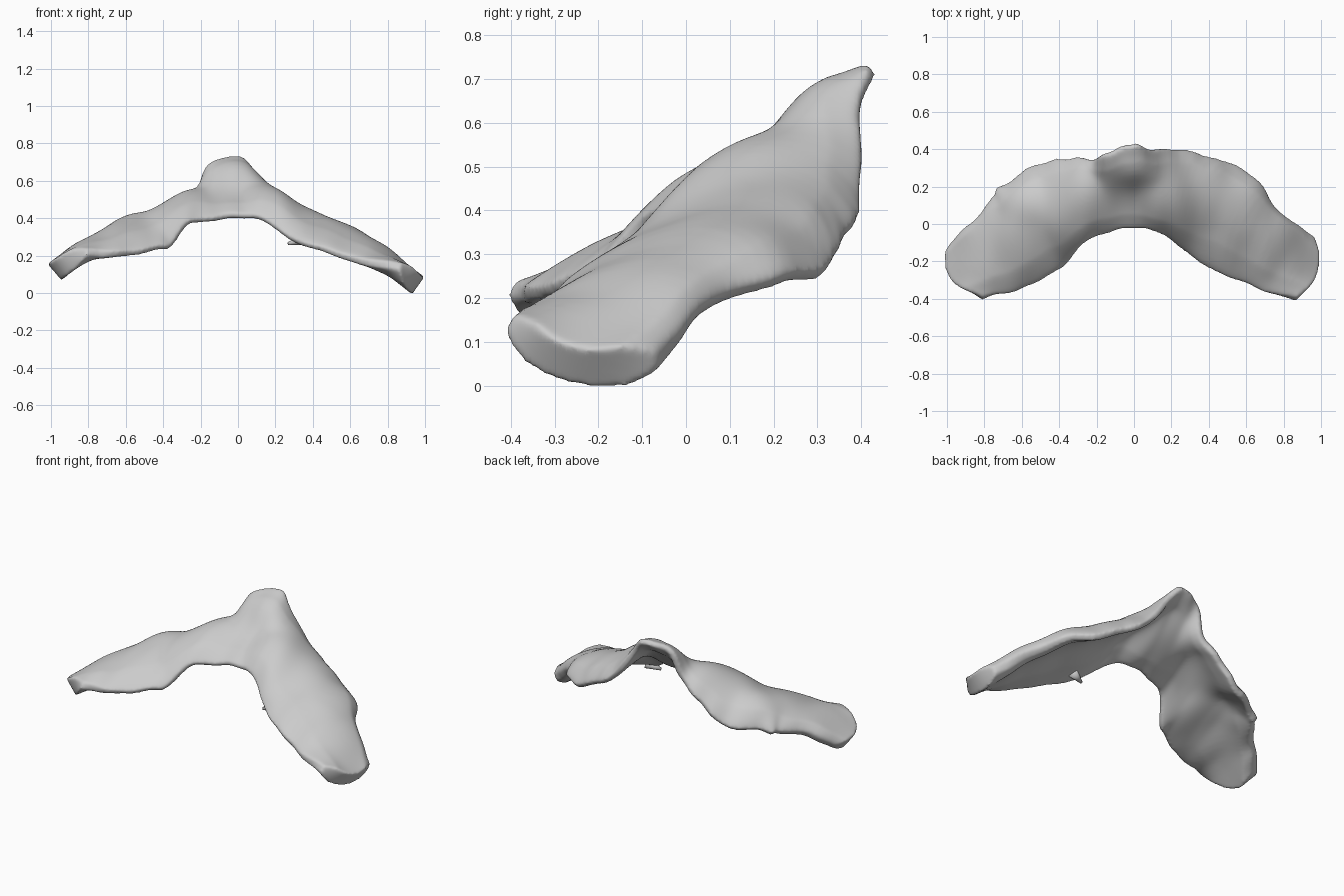
import bpy, bmesh, math
from mathutils import Vector, noise

if "Cube" in bpy.data.objects:
    bpy.data.objects.remove(bpy.data.objects["Cube"])

# Stations from left tip to right tip: inner edge, middle ridge, outer edge
STATIONS = [
    (-.81, -.40, .215, -.965, -.27, .13, -.955, -.09, .125),
    (-.70, -.37, .21, -.82, -.17, .23, -.88, -.01, .19),
    (-.55, -.32, .22, -.65, -.06, .32, -.74, .13, .25),
    (-.42, -.25, .24, -.53, .03, .38, -.71, .19, .25),
    (-.36, -.20, .25, -.42, .07, .43, -.49, .32, .29),
    (-.28, -.11, .37, -.30, .13, .49, -.34, .34, .40),
    (-.20, -.06, .39, -.20, .17, .52, -.21, .35, .51),
    (-.10, -.03, .40, -.10, .18, .53, -.155, .38, .67),
    (.00, -.02, .41, .00, .19, .54, .00, .425, .72),
    (.10, -.03, .40, .08, .18, .54, .08, .405, .64),
    (.20, -.08, .35, .21, .16, .51, .23, .39, .43),
    (.34, -.19, .26, .35, .12, .42, .51, .32, .27),
    (.44, -.25, .23, .50, .07, .345, .67, .20, .23),
    (.62, -.32, .18, .70, -.07, .25, .74, .08, .20),
    (.73, -.37, .16, .82, -.16, .15, .88, -.02, .11),
    (.87, -.405, .14, .95, -.27, .055, .96, -.08, .055),
]
STEPS, ACROSS = 6, 24


def catmull(a, b, c, d, t):
    return .5 * (2 * b + (c - a) * t + (2 * a - 5 * b + 4 * c - d) * t * t
                 + (3 * b - a - 3 * c + d) * t ** 3)


def station(u):
    """Smooth inner, middle and outer points at station u."""
    i = min(int(u), len(STATIONS) - 2)
    rows = [STATIONS[max(0, min(len(STATIONS) - 1, i + k))] for k in (-1, 0, 1, 2)]
    v = [catmull(*p, u - i) for p in zip(*rows)]
    return Vector(v[:3]), Vector(v[3:6]), Vector(v[6:])


# Arched bone sheet: loft of curved cross-sections
bm = bmesh.new()
weight = bm.verts.layers.deform.verify()
grid = []
last = (len(STATIONS) - 1) * STEPS
for i in range(last + 1):
    inner, mid, outer = station(i / STEPS)
    row = []
    for j in range(ACROSS + 1):
        t = j / ACROSS
        p = inner * (1 - t) * (1 - 2 * t) + mid * 4 * t * (1 - t) + outer * t * (2 * t - 1)
        # raised crown of the middle peak, then irregular ridges and edge scallops
        p.z += .035 * math.exp(-(p.x / .1) ** 2 - ((p.y - .29) / .07) ** 2)
        p.z += .018 * noise.noise(Vector((p.x * 7, p.y * 4, 1.7)))
        p.y += (.01 + .025 * t ** 3) * noise.noise(Vector((p.x * 10, p.y * 2, 5.0)))
        v = bm.verts.new(p)
        # thicker toward the tips, tapering at both long edges
        edge = .4 + .6 * min(1, 5 * t, 6 * (1 - t)) ** .7
        v[weight][0] = (.6 + .4 * min(1, abs(p.x)) ** 2) * edge
        row.append(v)
    grid.append(row)
for a, b in zip(grid, grid[1:]):
    for j in range(ACROSS):
        bm.faces.new((a[j], b[j], b[j + 1], a[j + 1]))
mesh = bpy.data.meshes.new("arched_bone")
bm.to_mesh(mesh)
bm.free()
bone = bpy.data.objects.new("arched_bone", mesh)
bpy.context.collection.objects.link(bone)
bone.vertex_groups.new(name="thickness")

# Give the sheet body, fuse to an even skin and soften it
solid = bone.modifiers.new("body", 'SOLIDIFY')
solid.thickness, solid.offset = .115, 0
solid.vertex_group = "thickness"
skin = bone.modifiers.new("skin", 'REMESH')
skin.mode, skin.voxel_size, skin.use_smooth_shade = 'VOXEL', .009, True
soft = bone.modifiers.new("soften", 'SMOOTH')
soft.factor, soft.iterations = .5, 10

# Small broken spur on the inner edge of the right limb
bpy.ops.mesh.primitive_cone_add(vertices=16, radius1=.03, radius2=.008, depth=.09,
                                location=(.31, -.125, .275),
                                rotation=(0, math.radians(-105), math.radians(15)))
spur = bpy.context.object
spur.name = "inner_spur"
bpy.ops.object.shade_smooth()
